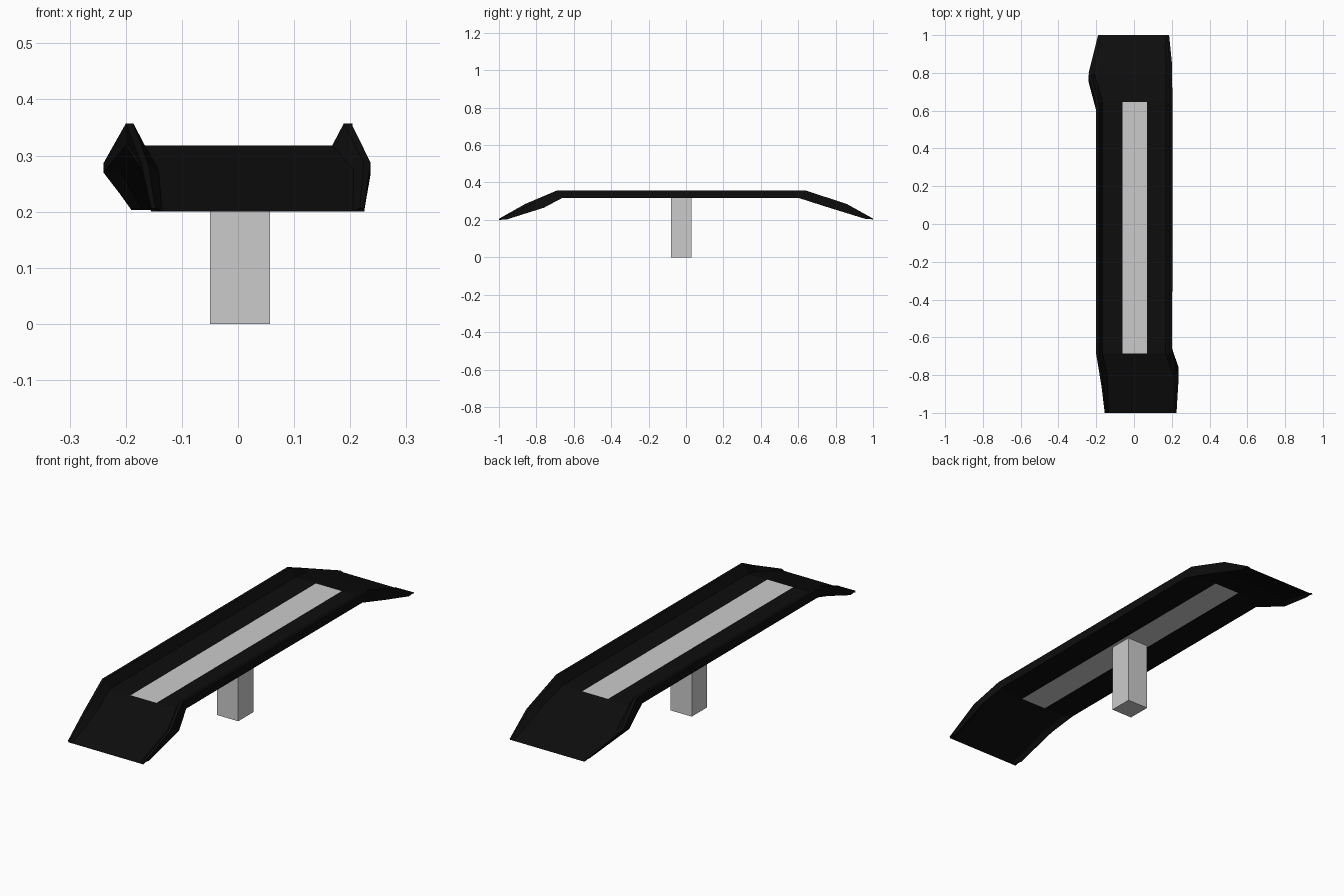
import bpy
import bmesh

if "Cube" in bpy.data.objects:
    bpy.data.objects.remove(bpy.data.objects["Cube"])

black = bpy.data.materials.new("black")
black.diffuse_color = (0.004, 0.004, 0.004, 1)
black.use_nodes = True
black.node_tree.nodes["Principled BSDF"].inputs["Base Color"].default_value = black.diffuse_color


def finish(name, bm, mat=None):
    bmesh.ops.remove_doubles(bm, verts=bm.verts, dist=1e-5)
    bmesh.ops.recalc_face_normals(bm, faces=bm.faces)
    me = bpy.data.meshes.new(name)
    bm.to_mesh(me)
    bm.free()
    if mat:
        me.materials.append(mat)
    ob = bpy.data.objects.new(name, me)
    bpy.context.collection.objects.link(ob)
    return ob


def box(name, x0, x1, y0, y1, z0, z1):
    bm = bmesh.new()
    bmesh.ops.create_cube(bm, size=1)
    for v in bm.verts:
        v.co = (x1 if v.co.x > 0 else x0, y1 if v.co.y > 0 else y0,
                z1 if v.co.z > 0 else z0)
    return finish(name, bm)


# Deck sheet: rows of (y, z, left x, right x); an open slot holds the strip
S0, S1 = -0.06, 0.07
rows = [(-1, 0.20, -0.155, 0.225), (-0.80, 0.275, -0.172, 0.236),
        (-0.685, 0.318, -0.2, 0.202), (0.645, 0.318, -0.2, 0.204),
        (0.80, 0.273, -0.24, 0.2), (1, 0.203, -0.19, 0.186)]
bm = bmesh.new()
grid = [[bm.verts.new((x, y, z)) for x in (l, S0, S1, r)] for y, z, l, r in rows]
for i in range(len(rows) - 1):
    for j in range(3):
        if (i, j) != (2, 1):
            bm.faces.new((grid[i][j], grid[i][j + 1], grid[i + 1][j + 1], grid[i + 1][j]))
finish("deck", bm, black)

# Light strip set flush into the deck
bm = bmesh.new()
bm.faces.new([bm.verts.new((x, y, 0.318)) for x, y in
              ((S0, -0.685), (S1, -0.685), (S1, 0.645), (S0, 0.645))])
finish("inlay_strip", bm)


# Raised side rims: stations of (base y, base z, top y, top z, rim width)
def rim(name, side, stations):
    bm = bmesh.new()
    rings = []
    for (yd, zd, l, r), (yb, zb, yt, zt, w) in zip(rows, stations):
        x = r if side > 0 else l
        pts = [(x, yb, zb), (x, yt, zt), (x - side * w * 0.4, yt, zt), (x - side * w, yd, zd)]
        rings.append([bm.verts.new(p) for p in pts])
    for a, b in zip(rings, rings[1:]):
        for k in range(4):
            m = (k + 1) % 4
            bm.faces.new((a[k], a[m], b[m], b[k]))
    bm.faces.new(rings[0])
    bm.faces.new(rings[-1])
    finish(name, bm, black)


tip_f = (-0.96, 0.202, -1, 0.206, 0.02)
tip_b = (0.96, 0.205, 1, 0.207, 0.02)
bend_f = (-0.66, 0.318, -0.69, 0.357, 0.034)
bend_b = (0.60, 0.318, 0.64, 0.357, 0.034)
wide_f = (-0.76, 0.265, -0.82, 0.288, 0.03)
slim_f = (-0.77, 0.275, -0.86, 0.285, 0.03)
wide_b = (0.75, 0.27, 0.79, 0.286, 0.03)
slim_b = (0.78, 0.262, 0.86, 0.285, 0.03)
rim("left_rim", -1, [tip_f, slim_f, bend_f, bend_b, wide_b, tip_b])
rim("right_rim", 1, [tip_f, wide_f, bend_f, bend_b, slim_b, tip_b])

# Support post
box("post", -0.05, 0.057, -0.08, 0.03, 0, 0.317)
